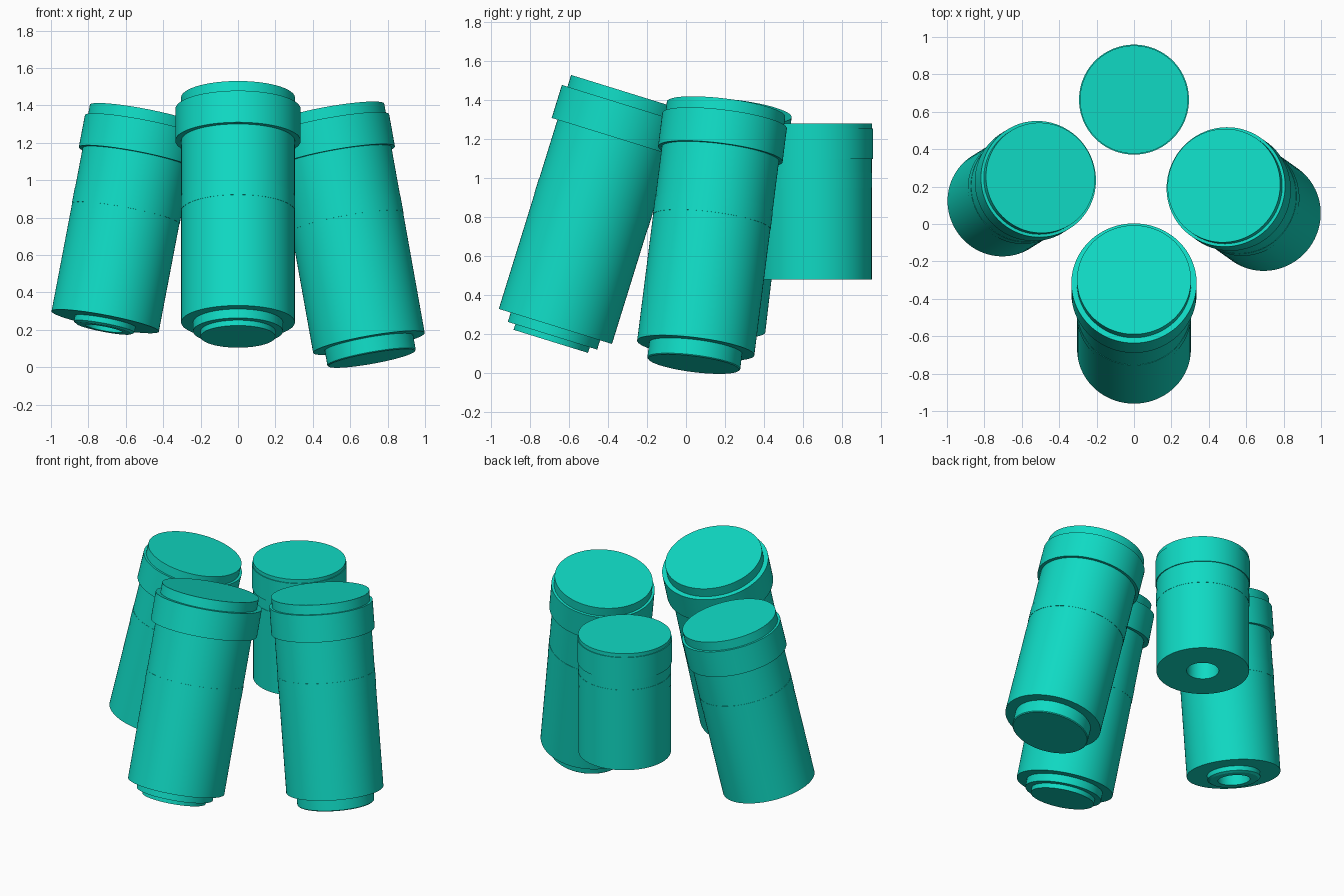
import bpy, bmesh, math
from mathutils import Vector

if "Cube" in bpy.data.objects:
    bpy.data.objects.remove(bpy.data.objects["Cube"])

SEG = 96
teal = bpy.data.materials.new("teal")
teal.diffuse_color = (0.005, 0.7, 0.55, 1)
teal.use_nodes = True
teal.node_tree.nodes["Principled BSDF"].inputs["Base Color"].default_value = teal.diffuse_color


def lathe(name, profile, base, axis):
    """Spin (radius, distance) points round an axis that starts at base."""
    bm = bmesh.new()
    rings = []
    for r, t in profile:
        if r == 0:
            rings.append([bm.verts.new((0, 0, t))])
        else:
            rings.append([bm.verts.new((r * math.cos(a), r * math.sin(a), t))
                          for a in (2 * math.pi * i / SEG for i in range(SEG))])
    for a, b in zip(rings, rings[1:]):
        for i in range(SEG):
            j = (i + 1) % SEG
            if len(a) == 1:
                bm.faces.new((a[0], b[j], b[i]))
            elif len(b) == 1:
                bm.faces.new((a[i], a[j], b[0]))
            else:
                bm.faces.new((a[i], a[j], b[j], b[i]))
    bmesh.ops.recalc_face_normals(bm, faces=bm.faces)
    mesh = bpy.data.meshes.new(name)
    bm.to_mesh(mesh)
    bm.free()
    ob = bpy.data.objects.new(name, mesh)
    bpy.context.collection.objects.link(ob)
    ob.location = base
    ob.rotation_euler = Vector((0, 0, 1)).rotation_difference(Vector(axis)).to_euler()
    mesh.materials.append(teal)
    bpy.ops.object.select_all(action='DESELECT')
    ob.select_set(True)
    bpy.context.view_layer.objects.active = ob
    bpy.ops.object.shade_smooth_by_angle(angle=math.radians(30))


def canister(name, foot, r, band, collar_r, collar, cap_r, top, base, axis):
    """Foot profile, body with a fine raised band, collar and flat cap."""
    b = r + 0.0015
    profile = foot + [(r, 0), (r, band[0]), (b, band[0]), (b, band[1]), (r, band[1]),
                      (r, collar[0]), (collar_r, collar[0]), (collar_r, collar[1]),
                      (cap_r, collar[1]), (cap_r, top), (0, top)]
    lathe(name, profile, base, axis)


# front canister: two-step foot
canister("front_canister",
         [(0, -0.08), (0.2, -0.08), (0.2, -0.05), (0.24, -0.05), (0.24, 0)],
         0.304, (0.62, 0.70), 0.335, (1.016, 1.193), 0.305, 1.256,
         (0, -0.67, 0.24), (0, 0.296, 0.955))

# right canister: wide solid foot
canister("right_canister",
         [(0, -0.085), (0.235, -0.085), (0.24, -0.08), (0.24, 0)],
         0.303, (0.66, 0.75), 0.322, (1.018, 1.193), 0.306, 1.254,
         (0.70, 0.05, 0.13), (-0.175, 0.124, 0.977))

# left canister: hollow ring foot
canister("left_canister",
         [(0, 0.05), (0.1, 0.05), (0.1, -0.04), (0.15, -0.04), (0.165, -0.03), (0.165, 0)],
         0.292, (0.59, 0.68), 0.313, (0.895, 1.07), 0.297, 1.13,
         (-0.71, 0.117, 0.245), (0.186, 0.115, 0.976))

# back canister: short, upright, with a socket in the base
canister("back_canister",
         [(0, 0.12), (0.1, 0.12), (0.1, 0)],
         0.288, (0.47, 0.55), 0.294, (0.62, 0.775), 0.289, 0.8,
         (0, 0.665, 0.48), (0, 0, 1))
